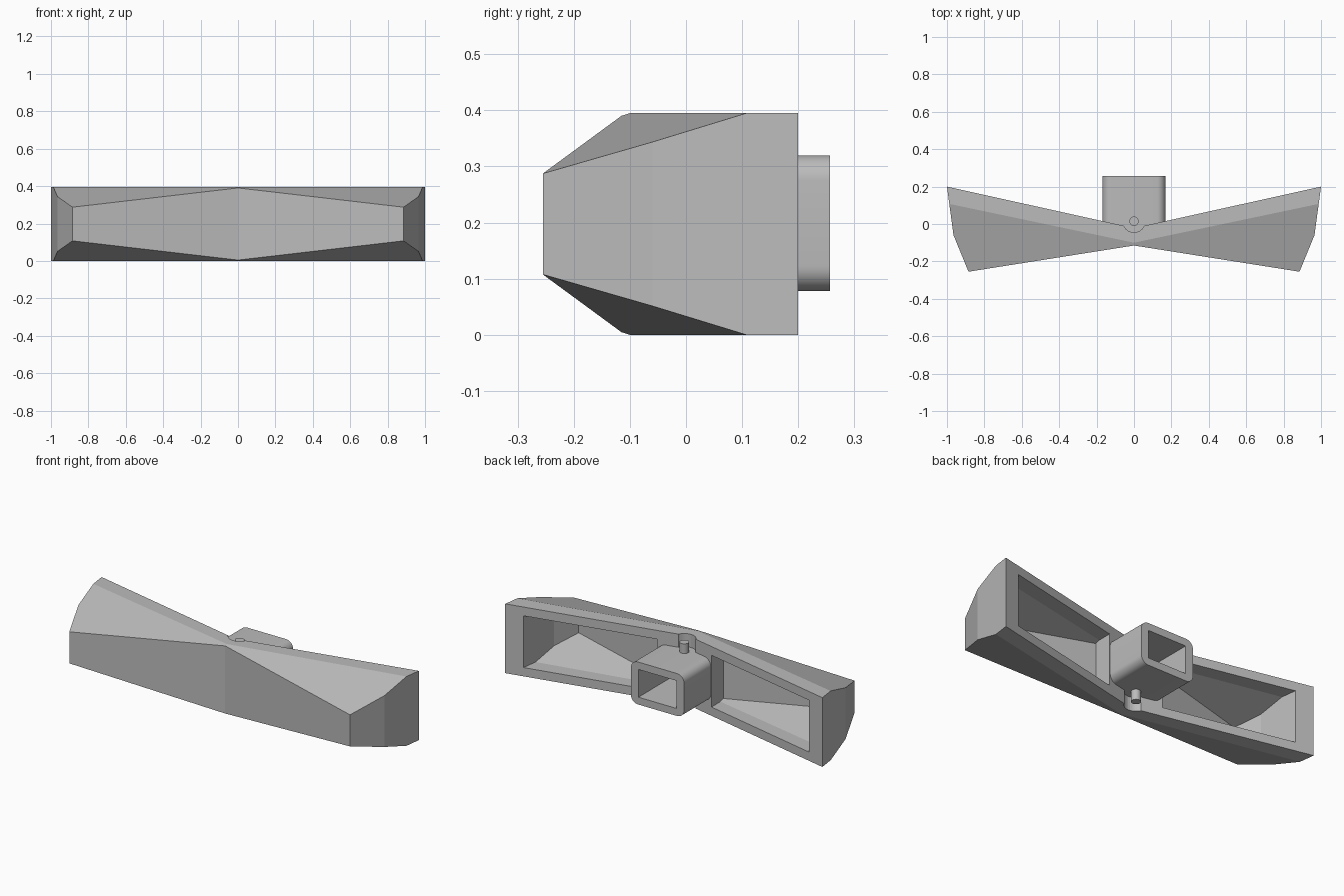
import bpy, bmesh
from mathutils import Vector

H = 0.395
MID = H / 2

if "Cube" in bpy.data.objects:
    bpy.data.objects.remove(bpy.data.objects["Cube"], do_unlink=True)

grey = bpy.data.materials.new("light_grey")
grey.use_nodes = True
grey.diffuse_color = (0.5, 0.5, 0.5, 1)
grey.node_tree.nodes["Principled BSDF"].inputs["Base Color"].default_value = (0.5, 0.5, 0.5, 1)


def finish(bm, name):
    bmesh.ops.recalc_face_normals(bm, faces=bm.faces)
    mesh = bpy.data.meshes.new(name)
    bm.to_mesh(mesh)
    bm.free()
    mesh.materials.append(grey)
    ob = bpy.data.objects.new(name, mesh)
    bpy.context.collection.objects.link(ob)
    return ob


def wing(name, outline, z0, z1, drop):
    """Upright prism with its top and bottom front edges sliced off, mirrored in x."""
    bm = bmesh.new()
    face = bm.faces.new([bm.verts.new((x, y, z0)) for x, y in outline])
    ext = bmesh.ops.extrude_face_region(bm, geom=[face])
    top = [v for v in ext["geom"] if isinstance(v, bmesh.types.BMVert)]
    bmesh.ops.translate(bm, verts=top, vec=(0, 0, z1 - z0))
    bmesh.ops.recalc_face_normals(bm, faces=bm.faces)
    a, b, c = Vector((0, -0.1, MID)), Vector((0.985, 0.107, MID)), Vector((0.885, -0.255, 0.09))
    for side in (1, -1):
        p, q, r = (Vector((v.x, v.y, MID + side * (h - drop)))
                   for v, h in ((a, MID), (b, MID), (c, c.z)))
        normal = (q - p).cross(r - p)
        if normal.z * side < 0:
            normal.negate()
        cut = bmesh.ops.bisect_plane(bm, geom=bm.verts[:] + bm.edges[:] + bm.faces[:],
                                     plane_co=p, plane_no=normal, clear_outer=True)
        edges = [e for e in cut["geom_cut"] if isinstance(e, bmesh.types.BMEdge)]
        bmesh.ops.holes_fill(bm, edges=edges)
    # Open the centre plane so the two halves weld
    seam = [f for f in bm.faces if all(abs(v.co.x) < 1e-4 for v in f.verts)]
    bmesh.ops.delete(bm, geom=seam, context='FACES')
    dup = bmesh.ops.duplicate(bm, geom=bm.verts[:] + bm.edges[:] + bm.faces[:])
    copies = [g for g in dup["geom"] if isinstance(g, bmesh.types.BMVert)]
    bmesh.ops.scale(bm, verts=copies, vec=(-1, 1, 1))
    bmesh.ops.remove_doubles(bm, verts=bm.verts, dist=1e-4)
    return finish(bm, name)


def box(name, lo, hi, radius=0):
    """Box whose edges along y can be rounded."""
    bm = bmesh.new()
    bmesh.ops.create_cube(bm, size=1)
    for v in bm.verts:
        v.co = [l if c < 0 else h for c, l, h in zip(v.co, lo, hi)]
    if radius:
        long_edges = [e for e in bm.edges
                      if abs(e.verts[0].co.y - e.verts[1].co.y) > 0.01]
        bmesh.ops.bevel(bm, geom=long_edges, offset=radius, segments=8,
                        profile=0.5, affect='EDGES')
    return finish(bm, name)


def cylinder(name, radius, z0, z1):
    bm = bmesh.new()
    bmesh.ops.create_cone(bm, cap_ends=True, segments=32, radius1=radius,
                          radius2=radius, depth=z1 - z0)
    bmesh.ops.translate(bm, verts=bm.verts, vec=(0, 0.015, (z0 + z1) / 2))
    return finish(bm, name)


def carve(ob, cutter):
    mod = ob.modifiers.new("carve", 'BOOLEAN')
    mod.operation = 'DIFFERENCE'
    mod.solver = 'EXACT'
    mod.object = cutter
    bpy.context.view_layer.update()
    bpy.context.view_layer.objects.active = ob
    bpy.ops.object.modifier_apply(modifier=mod.name)


# Shell and the two pockets open at its back
shell = wing("bumper_shell",
             [(0, -0.115), (0.885, -0.255), (0.965, -0.06), (1, 0.2), (0, -0.022)], 0, H, 0)
pockets = wing("pocket_cutter",
               [(0.172, -0.09), (0.81, -0.19), (0.87, -0.055), (0.9, 0.177),
                (0.9, 0.3), (0.172, 0.3)], 0.05, H - 0.05, 0.05)

# Square mounting tube with rounded edges
tube = box("mounting_tube", (-0.168, -0.085, 0.078), (0.168, 0.257, 0.32), 0.045)
bore = box("bore_cutter", (-0.12, -0.08, 0.12), (0.12, 0.4, 0.278))

# Round notches around the pivot pins, above and below
notches = [cylinder("notch_cutter", 0.06, 0.3, 0.5),
           cylinder("notch_cutter", 0.06, -0.1, 0.095)]

for cutter in [pockets, bore] + notches:
    carve(shell, cutter)
carve(tube, bore)
for cutter in [pockets, bore] + notches:
    bpy.data.objects.remove(cutter, do_unlink=True)

# Pivot pins
pins = [cylinder("upper_pivot_pin", 0.025, 0.3, 0.375),
        cylinder("lower_pivot_pin", 0.025, 0.02, 0.095)]

# Smooth the rounded parts
for ob in [tube] + pins:
    bpy.ops.object.select_all(action='DESELECT')
    ob.select_set(True)
    bpy.context.view_layer.objects.active = ob
    bpy.ops.object.shade_smooth_by_angle()
